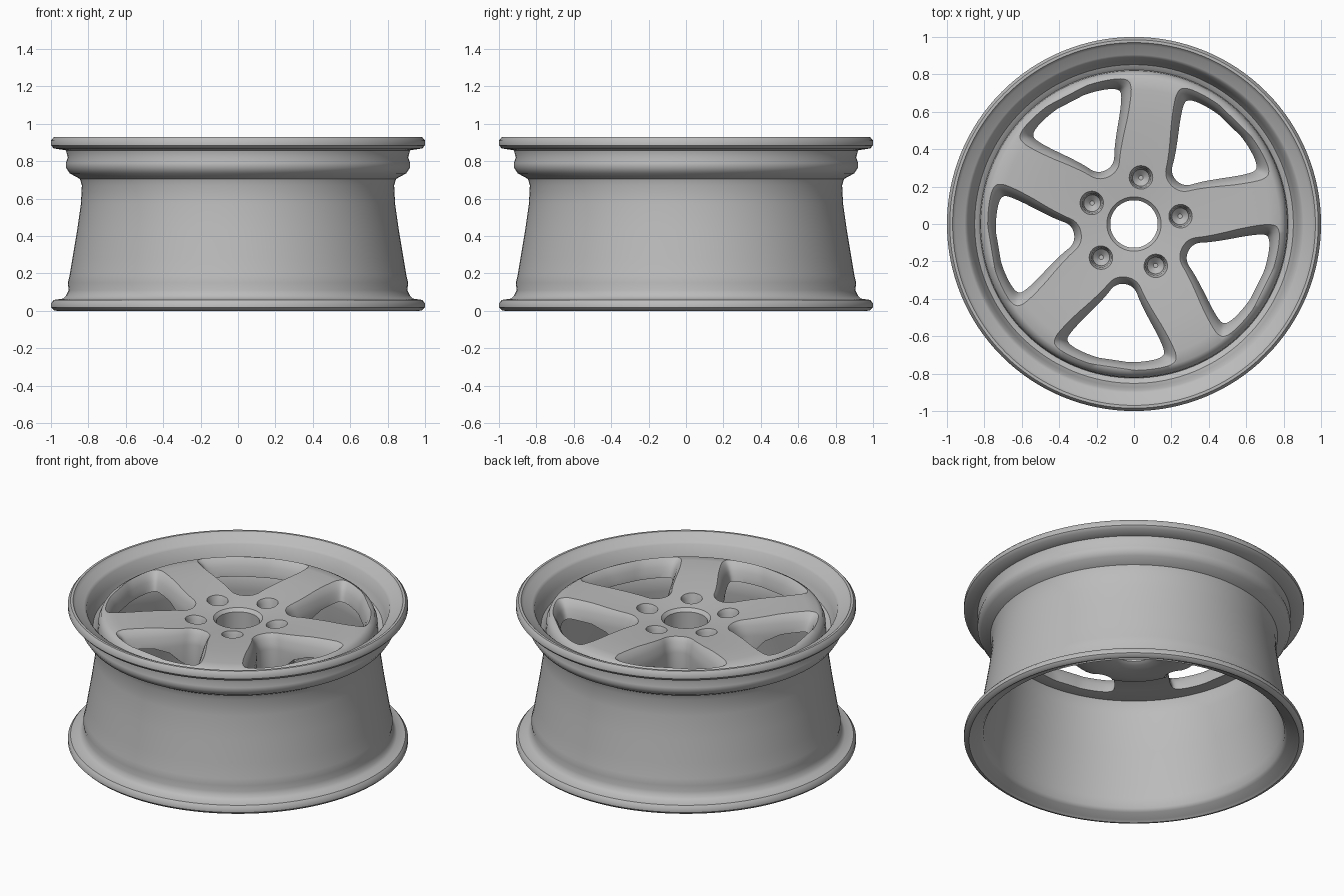
import bpy, bmesh, math
from mathutils import Matrix, Vector

if "Cube" in bpy.data.objects:
    bpy.data.objects.remove(bpy.data.objects["Cube"])

# Single painted-metal grey
metal = bpy.data.materials.new("alloy_grey")
metal.use_nodes = True
GREY = (0.5, 0.5, 0.5, 1)
metal.diffuse_color = GREY
metal.node_tree.nodes["Principled BSDF"].inputs["Base Color"].default_value = GREY


def make_object(name, bm):
    bmesh.ops.recalc_face_normals(bm, faces=bm.faces)
    mesh = bpy.data.meshes.new(name)
    bm.to_mesh(mesh)
    bm.free()
    mesh.materials.append(metal)
    obj = bpy.data.objects.new(name, mesh)
    bpy.context.collection.objects.link(obj)
    return obj


def loft(bm, rings, closed=False):
    """Skin rings of points; either loop back to the first ring or cap the ends."""
    loops = [[bm.verts.new(p) for p in ring] for ring in rings]
    pairs = list(zip(loops, loops[1:]))
    if closed:
        pairs.append((loops[-1], loops[0]))
    else:
        bm.faces.new(loops[0])
        bm.faces.new(loops[-1])
    for a, b in pairs:
        for i in range(len(a)):
            j = (i + 1) % len(a)
            bm.faces.new((a[i], a[j], b[j], b[i]))


def circle(r, z, n, centre=(0, 0)):
    return [Vector((centre[0] + r * math.cos(math.tau * i / n),
                    centre[1] + r * math.sin(math.tau * i / n), z)) for i in range(n)]


def lathe(name, profile, n=128):
    bm = bmesh.new()
    loft(bm, [circle(r, z, n) for r, z in profile], closed=True)
    return make_object(name, bm)


def smooth(obj, angle):
    bpy.ops.object.select_all(action='DESELECT')
    obj.select_set(True)
    bpy.context.view_layer.objects.active = obj
    bpy.ops.object.shade_smooth_by_angle(angle=math.radians(angle))


def rounded_outline(corners, passes=3):
    """Corner-cutting subdivision gives a soft closed outline."""
    pts = [Vector(c) for c in corners]
    for _ in range(passes):
        pts = [p for a, b in zip(pts, pts[1:] + pts[:1])
               for p in (a.lerp(b, 0.25), a.lerp(b, 0.75))]
    return pts


# Barrel: outer wall upwards, then inner wall back down
barrel = lathe("barrel", [
    (0.955, 0.012), (0.97, 0.0), (0.985, 0.003), (1.0, 0.018), (1.0, 0.04), (0.985, 0.058),
    (0.935, 0.065), (0.92, 0.08), (0.905, 0.11), (0.91, 0.15), (0.90, 0.19), (0.885, 0.28),
    (0.86, 0.43), (0.84, 0.57), (0.835, 0.67), (0.845, 0.705), (0.90, 0.735), (0.92, 0.765),
    (0.92, 0.79), (0.91, 0.82), (0.92, 0.858), (0.985, 0.868), (1.0, 0.885), (1.0, 0.91),
    (0.985, 0.928), (0.97, 0.928), (0.955, 0.91), (0.905, 0.893), (0.89, 0.88),
    (0.872, 0.81), (0.852, 0.765), (0.82, 0.75), (0.80, 0.72), (0.80, 0.62), (0.83, 0.40),
    (0.868, 0.20), (0.877, 0.11), (0.885, 0.05), (0.90, 0.03)])
smooth(barrel, 40)

# Face: gently domed disc, thin at the rim with a thicker hub and a central bore
face = lathe("spoke_face", [
    (0.127, 0.61), (0.127, 0.795), (0.145, 0.815), (0.20, 0.82), (0.36, 0.835), (0.55, 0.85),
    (0.72, 0.855), (0.78, 0.85), (0.805, 0.835), (0.82, 0.80), (0.825, 0.74), (0.80, 0.73),
    (0.70, 0.745), (0.56, 0.735), (0.47, 0.70), (0.40, 0.63), (0.36, 0.605), (0.30, 0.595),
    (0.15, 0.595)])

# Window and bolt-hole cutters, five of each
bm = bmesh.new()
half = [(0.325, 0.05), (0.42, 0.10), (0.63, 0.26), (0.69, 0.26), (0.74, 0.09)]
outline = rounded_outline([(u, -v) for u, v in half] + [(u, v) for u, v in reversed(half)])
mid = Vector((0.57, 0))
levels = [(0.5, 1.02), (0.74, 1.0), (0.77, 1.03), (0.80, 1.08), (0.825, 1.14),
          (0.845, 1.23), (0.90, 1.5)]
for k in range(5):
    turn = Matrix.Rotation(math.radians(45.5 + 72 * k), 3, 'Z')
    rings = []
    for z, s in levels:
        ring = []
        for p in outline:
            q = mid + (p - mid) * s
            q.x = min(q.x, 0.735 + 0.15 * (s - 1))
            ring.append(turn @ Vector((q.x, q.y, z)))
        rings.append(ring)
    loft(bm, rings)
    a = math.radians(9.5 + 72 * k)
    at = (0.25 * math.cos(a), 0.25 * math.sin(a))
    loft(bm, [circle(r, z, 24, at) for r, z in
              ((0.012, 0.69), (0.045, 0.72), (0.053, 0.80), (0.065, 0.83), (0.075, 0.9))])
cutters = make_object("window_and_bolt_cutters", bm)
cutters.hide_render = True

# Apply the cut, then drop the helper
cut = face.modifiers.new("cut_openings", 'BOOLEAN')
cut.operation = 'DIFFERENCE'
cut.solver = 'EXACT'
cut.object = cutters
bpy.context.view_layer.objects.active = face
bpy.ops.object.modifier_apply(modifier=cut.name)
bpy.data.objects.remove(cutters)
smooth(face, 38)
